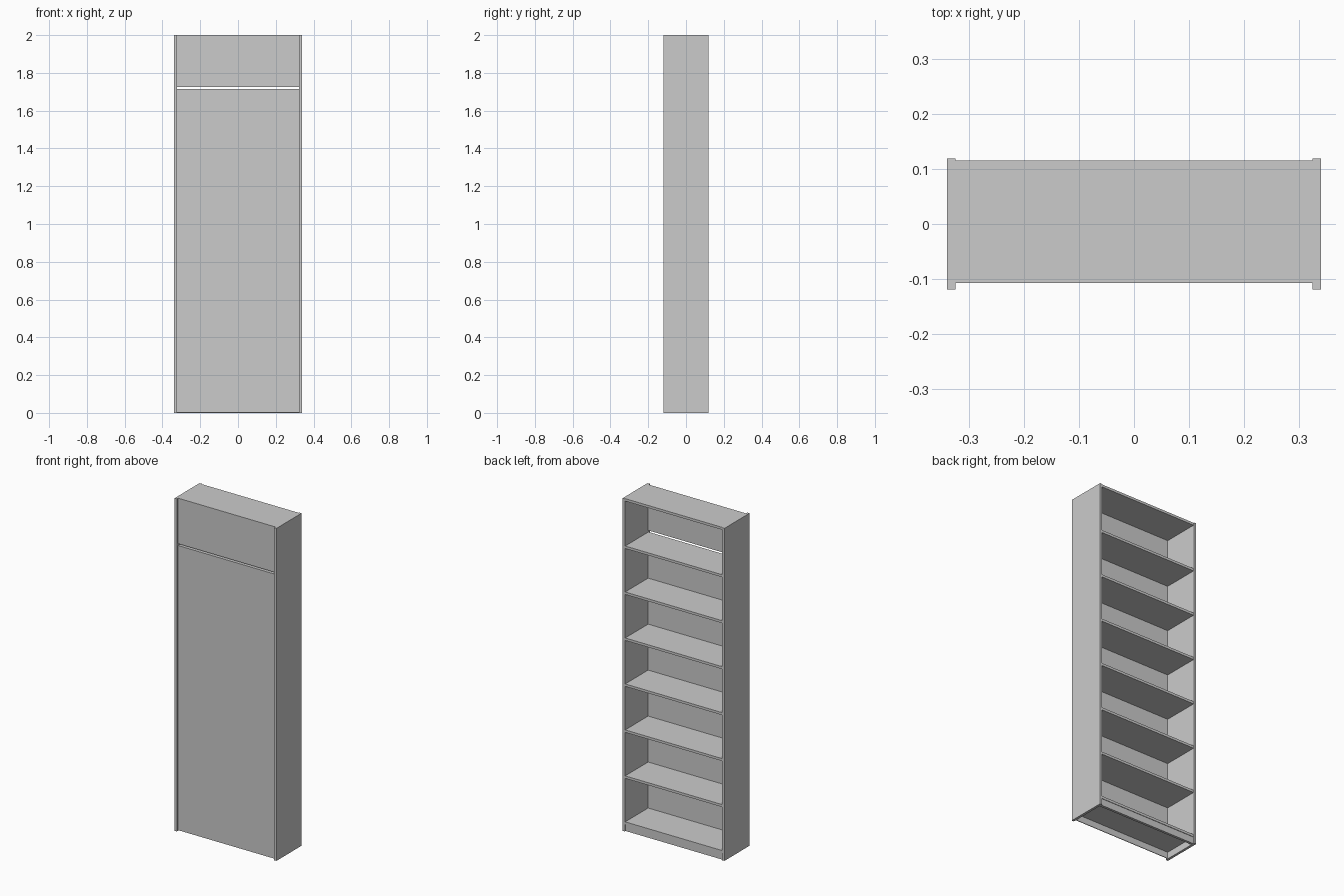
import bpy

if "Cube" in bpy.data.objects:
    bpy.data.objects.remove(bpy.data.objects["Cube"])

W, D, H = 0.339, 0.119, 2.0      # half width, half depth, height
T = 0.015                        # board thickness
BACK, FRONT = -0.107, 0.115      # limits of the recessed boards
PANEL = 0.004                    # thin panel thickness


def board(name, x, y, z):
    """Box given by its (min, max) limits on each axis."""
    bpy.ops.mesh.primitive_cube_add(size=1, location=[sum(r) / 2 for r in (x, y, z)])
    ob = bpy.context.object
    ob.name = name
    ob.scale = [r[1] - r[0] for r in (x, y, z)]
    bpy.ops.object.transform_apply(location=False, rotation=False, scale=True)
    return ob


inner = (-W + T, W - T)

# Upright sides
board("left_side", (-W, -W + T), (-D, D), (0, H))
board("right_side", (W - T, W), (-D, D), (0, H))

# Top board
board("top", inner, (BACK, FRONT), (H - T, H))

# Seven shelves, evenly spaced, the lowest resting on the plinth
shelf_top, shelf_low, count = 1.715, 0.056, 7
for i in range(count):
    z = shelf_top + (shelf_low - shelf_top) * i / (count - 1)
    board(f"shelf_{i + 1}", inner, (BACK + PANEL, FRONT), (z - T, z))

# Plinth under the lowest shelf
board("plinth", inner, (FRONT - T - 0.003, FRONT - 0.003), (0, shelf_low - T))

# Thin back panels with an open slot between them
board("lower_back_panel", inner, (BACK, BACK + PANEL), (0.003, 1.715))
board("upper_back_panel", inner, (BACK, BACK + PANEL), (1.726, H - T))
